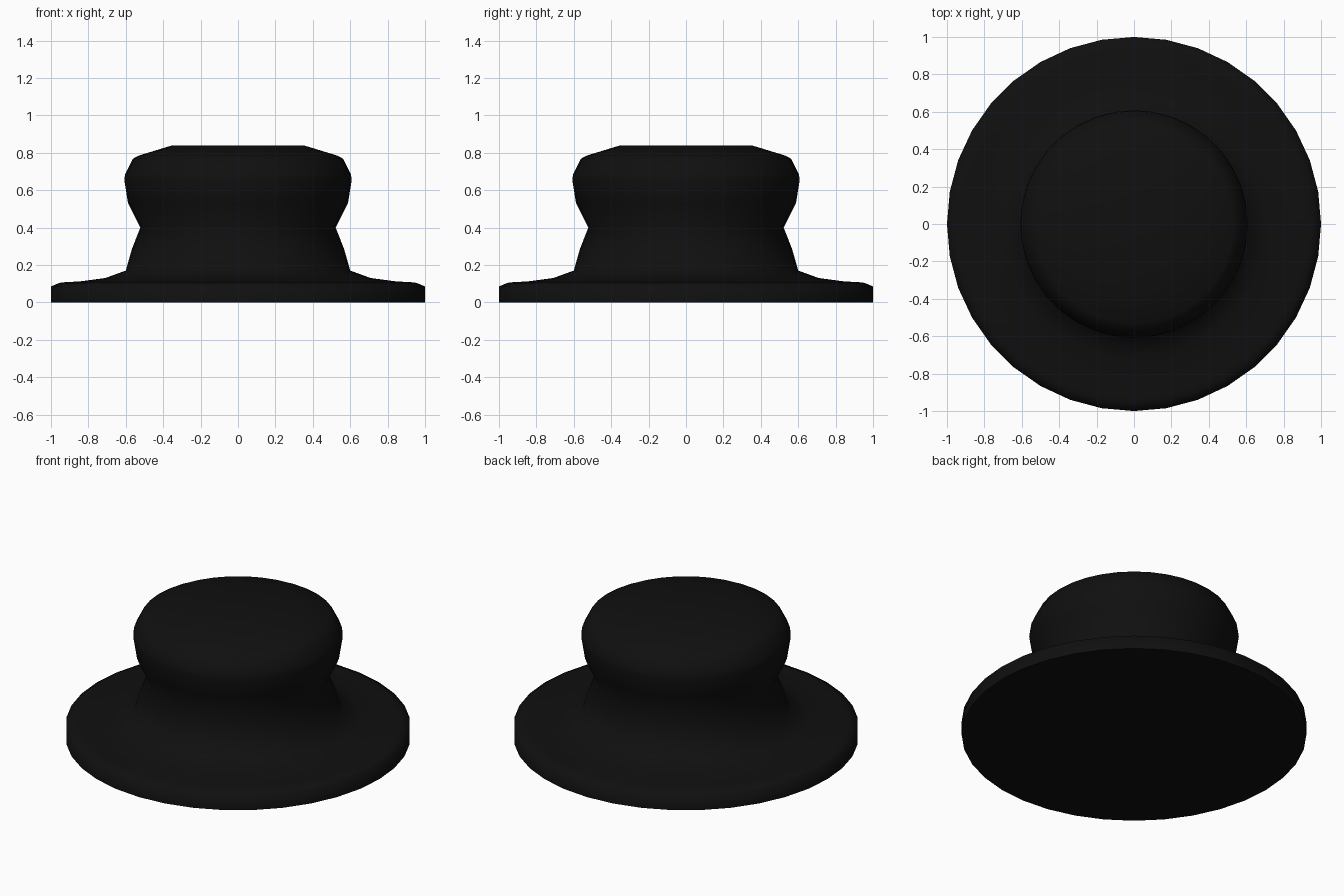
import bpy, bmesh, math

if "Cube" in bpy.data.objects:
    bpy.data.objects.remove(bpy.data.objects["Cube"])

SIDES = 36

# Half profile (radius, height): flat base, flange, waist, domed grip
PROFILE = [
    (1.0, 0.0), (1.0, 0.085), (0.955, 0.104), (0.925, 0.108), (0.845, 0.112),
    (0.71, 0.13), (0.60, 0.17), (0.567, 0.286), (0.522, 0.40),
    (0.588, 0.53), (0.608, 0.655), (0.604, 0.685), (0.562, 0.768),
    (0.53, 0.785), (0.35, 0.84),
]


def lathe(name, profile, sides):
    bm = bmesh.new()
    rings = [[bm.verts.new((r * math.cos(2 * math.pi * i / sides),
                            r * math.sin(2 * math.pi * i / sides), z))
              for i in range(sides)] for r, z in profile]
    for low, high in zip(rings, rings[1:]):
        for i in range(sides):
            j = (i + 1) % sides
            bm.faces.new((low[i], low[j], high[j], high[i]))
    # Flat caps
    bm.faces.new(rings[0][::-1])
    bm.faces.new(rings[-1])
    mesh = bpy.data.meshes.new(name)
    bm.to_mesh(mesh)
    bm.free()
    obj = bpy.data.objects.new(name, mesh)
    bpy.context.collection.objects.link(obj)
    return obj


# Turned black knob with a wide flange
knob = lathe("flanged_knob", PROFILE, SIDES)
black = bpy.data.materials.new("black_plastic")
black.diffuse_color = (0.005, 0.005, 0.005, 1.0)
black.use_nodes = True
black.node_tree.nodes["Principled BSDF"].inputs["Base Color"].default_value = black.diffuse_color
knob.data.materials.append(black)

# Smooth shading, only the base rim stays sharp
bpy.context.view_layer.objects.active = knob
knob.select_set(True)
bpy.ops.object.shade_smooth_by_angle(angle=math.radians(70))
